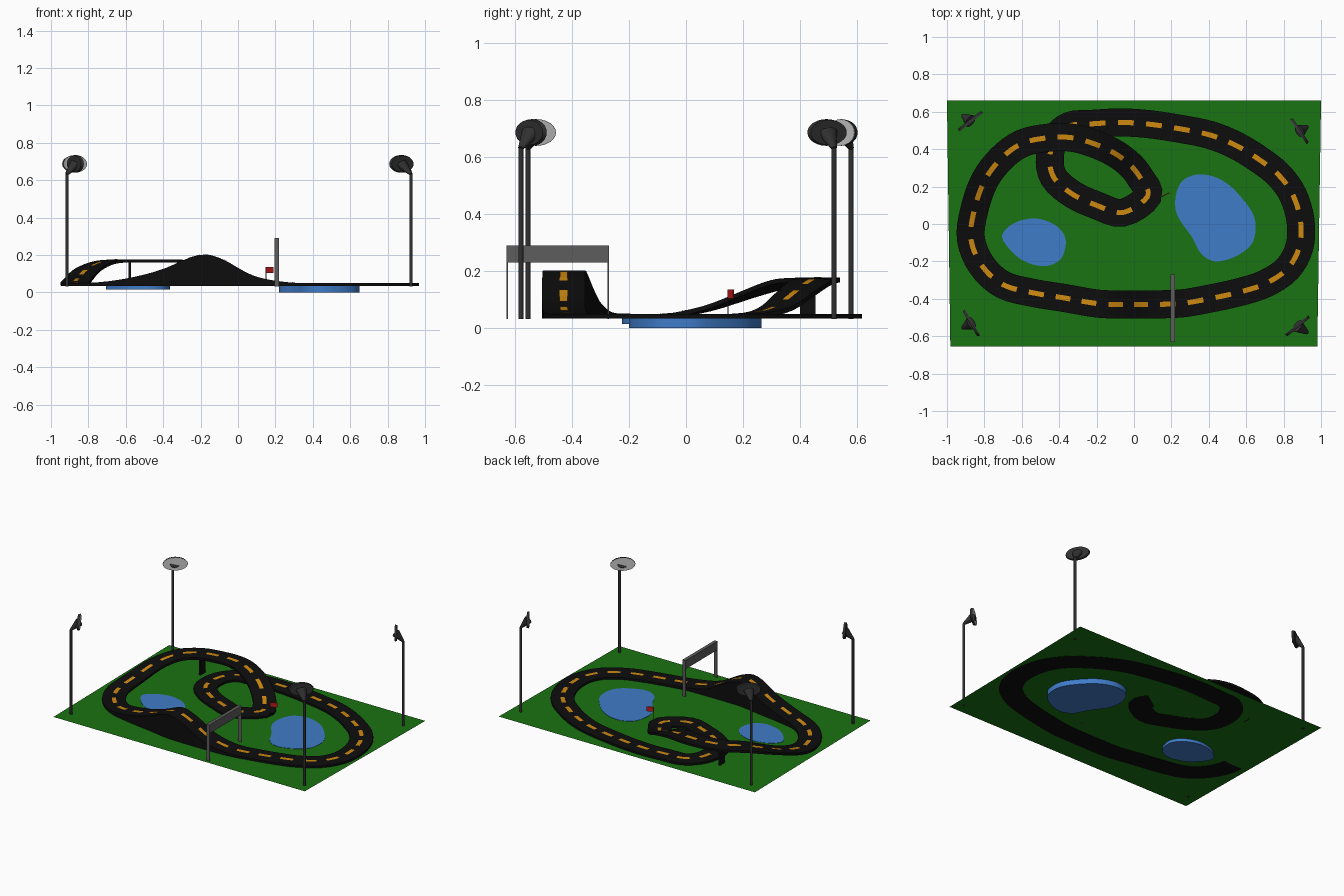
import bpy, bmesh, math
from mathutils import Vector, Matrix

if "Cube" in bpy.data.objects:
    bpy.data.objects.remove(bpy.data.objects["Cube"])

GROUND = 0.036


def material(name, r, g, b):
    m = bpy.data.materials.new(name)
    m.diffuse_color = (r, g, b, 1)
    m.use_nodes = True
    m.node_tree.nodes["Principled BSDF"].inputs["Base Color"].default_value = m.diffuse_color
    return m


GRASS = material("grass", 0.01, 0.17, 0.006)
ASPHALT = material("asphalt", 0.004, 0.004, 0.004)
PAINT = material("lane_paint", 0.62, 0.25, 0.005)
WATER = material("water", 0.05, 0.2, 0.58)
DARK = material("dark_metal", 0.03, 0.03, 0.03)
STEEL = material("steel", 0.11, 0.11, 0.11)
RED = material("flag_red", 0.5, 0.01, 0.01)


def finish(bm, name, mat=None, smooth=False):
    bmesh.ops.recalc_face_normals(bm, faces=bm.faces)
    me = bpy.data.meshes.new(name)
    bm.to_mesh(me)
    bm.free()
    if mat:
        me.materials.append(mat)
    if smooth:
        me.shade_smooth()
        me.set_sharp_from_angle(angle=math.radians(35))
    ob = bpy.data.objects.new(name, me)
    bpy.context.collection.objects.link(ob)
    return ob


def box(name, lo, hi, mat):
    lo, hi = Vector(lo), Vector(hi)
    bm = bmesh.new()
    bmesh.ops.create_cube(bm, size=1, matrix=Matrix.Translation((lo + hi) / 2)
                          @ Matrix.Diagonal((*(hi - lo), 1)))
    return finish(bm, name, mat)


def rod(name, a, b, r1, r2, mat, squash=1.0):
    """Tapered cylinder from a to b; squash flattens it vertically."""
    a, b = Vector(a), Vector(b)
    w = (b - a).normalized()
    u = Vector((0, 0, 1)).cross(w)
    u = u.normalized() if u.length > 1e-4 else Vector((1, 0, 0))
    v = w.cross(u)
    rot = Matrix((u, v * squash, w)).transposed().to_4x4()
    bm = bmesh.new()
    bmesh.ops.create_cone(bm, cap_ends=True, segments=24, radius1=r1, radius2=r2,
                          depth=(b - a).length, matrix=Matrix.Translation((a + b) / 2) @ rot)
    return finish(bm, name, mat, True)


def closed_spline(pts, steps):
    """Catmull-Rom curve through a closed loop of points."""
    pts = [Vector(p) for p in pts]
    n, out = len(pts), []
    for i in range(n):
        a, b, c, d = (pts[(i + k) % n] for k in (-1, 0, 1, 2))
        for s in range(steps):
            t = s / steps
            out.append(0.5 * (2 * b + (c - a) * t + (2 * a - 5 * b + 4 * c - d) * t * t
                              + (3 * b - a - 3 * c + d) * t ** 3))
    return out


# ground sheet
bm = bmesh.new()
bm.faces.new([bm.verts.new((x, y, GROUND)) for x, y in
              ((-0.982, -0.655), (0.98, -0.655), (1, 0.66), (-1, 0.66))])
finish(bm, "ground", GRASS)

# ponds, sunk below the ground
PONDS = {
    "large_pond": (0.0, [(.225, .16), (.27, .24), (.375, .265), (.5, .215), (.615, .09), (.65, 0),
                         (.63, -.105), (.54, -.175), (.435, -.2), (.36, -.16), (.31, -.07), (.23, .05)]),
    "small_pond": (0.015, [(-.705, -.06), (-.64, .005), (-.525, .03), (-.415, -.01), (-.365, -.085),
                           (-.39, -.185), (-.475, -.225), (-.585, -.2), (-.665, -.135)]),
}
for name, (floor, outline) in PONDS.items():
    bm = bmesh.new()
    face = bm.faces.new([bm.verts.new((p.x, p.y, floor)) for p in closed_spline(outline, 5)])
    top = bmesh.ops.extrude_face_region(bm, geom=[face], use_keep_orig=True)["geom"]
    bmesh.ops.translate(bm, vec=(0, 0, GROUND + 0.002 - floor),
                        verts=[g for g in top if isinstance(g, bmesh.types.BMVert)])
    finish(bm, name, WATER, True)

# track centre line: hill on the front straight, bridge over the inner loop
Z = 0.05
PATH = [(-.345, .525, Z), (-.23, .535, Z), (-.08, .543, Z), (.07, .535, Z), (.24, .51, Z),
        (.41, .475, Z), (.555, .415, Z), (.69, .33, Z), (.78, .255, Z), (.85, .155, Z),
        (.89, .02, Z), (.885, -.12, Z), (.82, -.24, Z), (.7, -.32, Z), (.56, -.365, Z),
        (.4, -.4, Z), (.25, -.425, .055), (.08, -.43, .09), (-.08, -.43, .175), (-.2, -.425, .2),
        (-.375, -.395, .13), (-.53, -.37, .085), (-.7, -.325, .055), (-.815, -.22, Z),
        (-.872, -.08, Z), (-.855, .07, .075), (-.8, .23, .13), (-.71, .35, .168), (-.6, .43, .176),
        (-.47, .46, .176), (-.345, .463, .176), (-.23, .435, .165), (-.115, .385, .128),
        (-.025, .32, .078), (.035, .245, .054), (.075, .15, Z), (-.06, .06, Z), (-.2, .1, Z),
        (-.33, .16, Z), (-.43, .25, Z), (-.45, .36, Z), (-.42, .46, Z)]
line = closed_spline(PATH, 4)
count = len(line)


def side_vector(i):
    d = line[(i + 1) % count] - line[i - 1]
    return Vector((d.y, -d.x, 0)).normalized()


bm = bmesh.new()
rings = []
for i, p in enumerate(line):
    off = side_vector(i) * 0.075
    low = p.z - 0.016 if p.y > -0.1 else GROUND - 0.003    # bridge is a slab, hill is solid
    rings.append([bm.verts.new(((p + off * s).x, (p + off * s).y, z))
                  for s, z in ((-1, low), (1, low), (1, p.z), (-1, p.z))])
for i in range(count):
    a, b = rings[i], rings[(i + 1) % count]
    for k in range(4):
        m = (k + 1) % 4
        bm.faces.new((a[k], a[m], b[m], b[k]))
finish(bm, "track", ASPHALT, True)

# lane dashes, evenly spaced along the centre line
dist = [0.0]
for i in range(count):
    dist.append(dist[-1] + (line[(i + 1) % count] - line[i]).length)


def at(s):
    s %= dist[-1]
    i = max(k for k in range(count) if dist[k] <= s)
    t = (s - dist[i]) / (dist[i + 1] - dist[i])
    j = (i + 1) % count
    return line[i].lerp(line[j], t), side_vector(i).lerp(side_vector(j), t)


dashes = round(dist[-1] / 0.152)
bm = bmesh.new()
for n in range(dashes):
    prev = None
    for k in range(5):
        p, side = at(dist[-1] * n / dashes + 0.085 * (k / 4 - 0.5))
        p = p + Vector((0, 0, 0.0025))
        pair = [bm.verts.new(p + side * w) for w in (-0.0135, 0.0135)]
        if prev:
            bm.faces.new((prev[0], prev[1], pair[1], pair[0]))
        prev = pair
finish(bm, "lane_dashes", PAINT)

# bridge support
box("bridge_pillar", (-.585, .4, GROUND), (-.573, .455, .168), ASPHALT)

# start gantry across the front straight
box("gantry_beam", (.194, -.63, .23), (.218, -.27, .29), STEEL)
for name, y in (("front", -.63), ("back", -.275)):
    box("gantry_post_" + name, (.194, y, .032), (.218, y + .005, .23), STEEL)

# flag beside the inner loop
rod("flag_pole", (.15, .147, GROUND), (.15, .147, .135), .002, .002, DARK)
flag = box("flag", (0, -.002, .103), (.045, .002, .135), RED)
flag.location = (.15, .147, 0)
flag.rotation_euler.z = math.radians(27)

# floodlights: pole position, head centre, direction faced
LAMPS = {"back_left": ((-.915, .58), (-.875, .55), (.61, -.79)),
         "back_right": ((.925, .52), (.885, .497), (-.83, -.55)),
         "front_left": ((-.915, -.555), (-.87, -.53), (.87, .5)),
         "front_right": ((.925, -.58), (.875, -.545), (-.63, .77))}
for name, (pole, head, aim) in LAMPS.items():
    top = Vector((*pole, .632))
    c = Vector((*head, .687))
    n = Vector((*aim, 0)).normalized()
    rod("lamp_pole_" + name, (*pole, .032), top, .0085, .0085, DARK)
    rod("lamp_cone_" + name, top, c, .011, .036, DARK, 0.75)
    rod("lamp_head_" + name, c - n * .008, c + n * .006, .076, .081, DARK, 0.58)
    rod("lamp_glass_" + name, c + n * .006, c + n * .008, .078, .078, None, 0.58)
